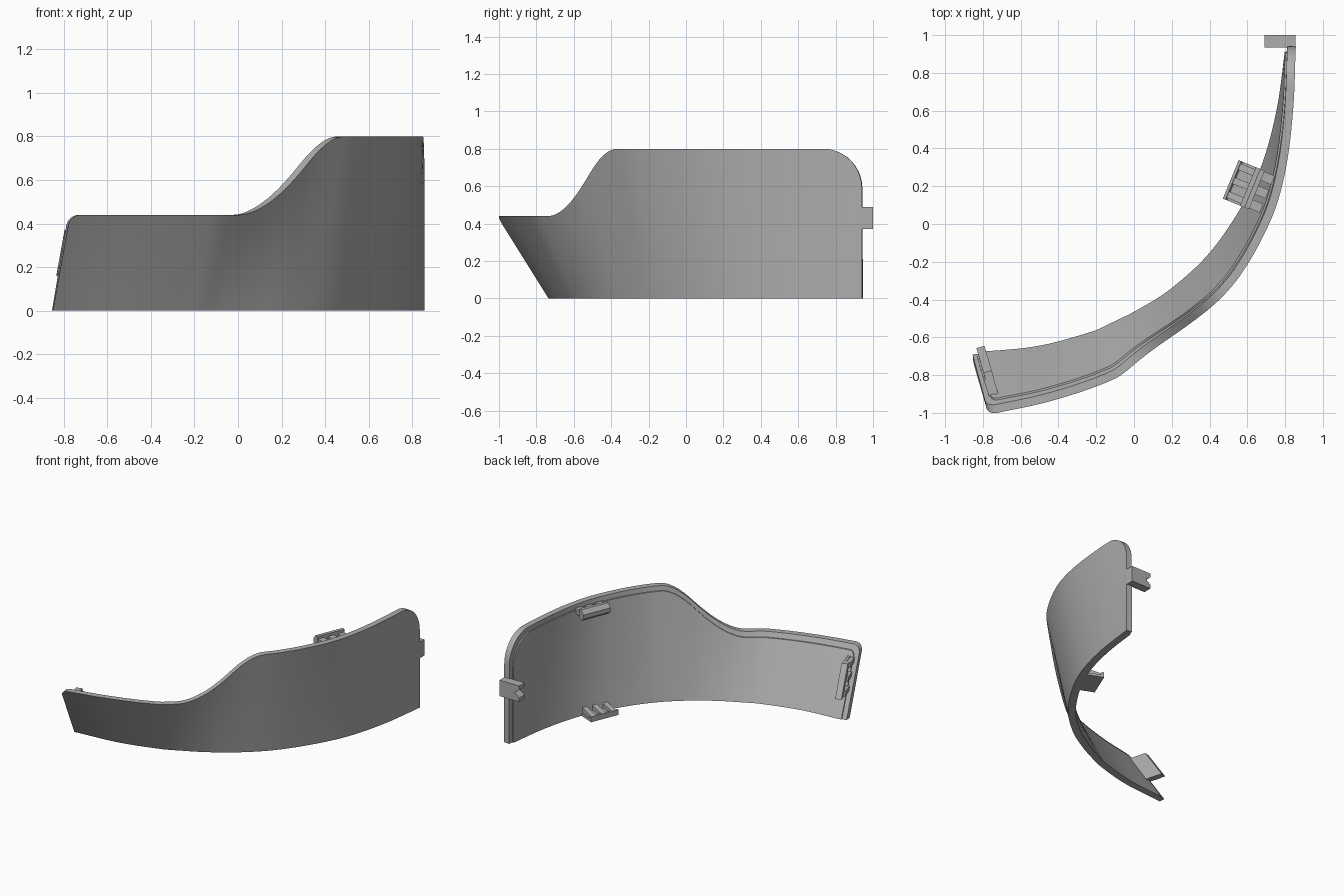
import bpy, bmesh, math
from mathutils import Vector

cube = bpy.data.objects.get("Cube")
if cube:
    bpy.data.objects.remove(cube)

grey = bpy.data.materials.new("plain grey")
grey.use_nodes = True
grey.diffuse_color = (0.42, 0.42, 0.42, 1)
grey.node_tree.nodes["Principled BSDF"].inputs["Base Color"].default_value = grey.diffuse_color

# Lower edge: x, y and outward lean per unit of height (x, y)
STATIONS = [Vector(p) for p in (
    (-.85, -.735, .18, -.625), (-.5, -.70, .17, -.53), (-.2, -.62, .22, -.455),
    (-.1, -.575, .24, -.375), (.05, -.50, .20, -.26), (.23, -.385, .155, -.16),
    (.44, -.19, .155, -.10), (.62, .07, .135, -.05), (.73, .3, .09, -.02),
    (.81, .6, .04, 0), (.857, .94, 0, 0))]

KNOTS = [0]
for a, b in zip(STATIONS, STATIONS[1:]):
    KNOTS.append(KNOTS[-1] + (b.xy - a.xy).length)
LENGTH = KNOTS[-1]


def slope(i):
    a, b = max(i - 1, 0), min(i + 1, len(KNOTS) - 1)
    return (STATIONS[b] - STATIONS[a]) / (KNOTS[b] - KNOTS[a])


def station(s):
    """Smooth interpolation of the stations at distance s."""
    s = min(max(s, 0), LENGTH)
    i = max(k for k in range(len(KNOTS) - 1) if KNOTS[k] <= s)
    d = KNOTS[i + 1] - KNOTS[i]
    t = (s - KNOTS[i]) / d
    w = t * t * (3 - 2 * t)
    return (STATIONS[i] * (1 - w) + STATIONS[i + 1] * w
            + slope(i) * d * t * (1 - t) ** 2 - slope(i + 1) * d * t * t * (1 - t))


def surface(s, z, depth=0):
    """Point on the outer face, moved inward by depth."""
    def flat(q):
        p = station(q)
        return Vector((p[0] + z * p[2], p[1] + z * p[3]))
    t = (flat(s + .01) - flat(s - .01)).normalized()
    p = flat(s) + Vector((-t.y, t.x)) * depth
    return Vector((p.x, p.y, z))


def height(s, inset):
    """Upper edge with the sweeping climb and the two rounded ends."""
    climb = .44 + 1.96 * max(station(s)[0] + .1, 0) ** 1.83
    blend = .12
    h = min(climb, .8) - max(blend - abs(climb - .8), 0) ** 2 / (4 * blend)
    for d, r in ((s - inset, .05), (LENGTH - inset - s, .21)):
        r -= inset * .5
        if d < r:
            h -= r - math.sqrt(max(r * r - (r - d) ** 2, 0))
    return h - inset


def finish(name, bm, angle=30):
    bmesh.ops.recalc_face_normals(bm, faces=bm.faces)
    mesh = bpy.data.meshes.new(name)
    bm.to_mesh(mesh)
    bm.free()
    mesh.materials.append(grey)
    ob = bpy.data.objects.new(name, mesh)
    bpy.context.collection.objects.link(ob)
    bpy.ops.object.select_all(action='DESELECT')
    ob.select_set(True)
    bpy.context.view_layer.objects.active = ob
    bpy.ops.object.shade_smooth_by_angle(angle=math.radians(angle))


def shell(name, near, far, inset, rows=8):
    """Closed curved panel between two depths."""
    a, b = inset, LENGTH - inset
    cols = [a + (b - a) * k / 100 for k in range(101)]
    for k in range(1, 10):
        e = 1 - math.cos(k * math.pi / 20)
        cols += [a + .05 * e, b - .2 * e]
    cols.sort()
    bm = bmesh.new()
    grids = []
    for depth in (near, far):
        grids.append([[bm.verts.new(surface(s, height(s, inset) * r / rows, depth))
                       for r in range(rows + 1)] for s in cols])
    for g in grids:
        for c, d in zip(g, g[1:]):
            for r in range(rows):
                bm.faces.new((c[r], d[r], d[r + 1], c[r + 1]))
    o, i = grids
    for k in range(len(cols) - 1):
        for r in (0, rows):
            bm.faces.new((o[k][r], o[k + 1][r], i[k + 1][r], i[k][r]))
    for k in (0, -1):
        for r in range(rows):
            bm.faces.new((o[k][r], o[k][r + 1], i[k][r + 1], i[k][r]))
    finish(name, bm)


def prism(name, origin, a, b, c, profile, c0, c1):
    """Profile in the a-b plane, extruded along c."""
    bm = bmesh.new()
    ends = [[bm.verts.new(origin + a * p + b * q + c * w) for p, q in profile]
            for w in (c0, c1)]
    for ring in ends:
        bm.faces.new(ring)
    n = len(profile)
    for k in range(n):
        j = (k + 1) % n
        bm.faces.new((ends[0][k], ends[0][j], ends[1][j], ends[1][k]))
    finish(name, bm, 20)


def rect(p0, p1, q0, q1):
    return [(p0, q0), (p1, q0), (p1, q1), (p0, q1)]


# Curved wall and the slightly smaller raised lining behind its rim
shell("curved_wall", 0, .045, 0)
shell("inner_lining", .04, .055, .035)

UP = Vector((0, 0, 1))
along = Vector((.38, .92, 0)).normalized()
inward = Vector((-along.y, along.x, 0))

# Lower clip: plate along the bottom with three wedge ribs
low = Vector((.60, .20, 0))
prism("lower_clip_plate", low, inward, UP, along, rect(-.05, .095, 0, .018), -.11, .11)
prism("lower_clip_lip", low, inward, UP, along,
      [(.065, 0), (.095, 0), (.095, .04), (.08, .04)], -.11, .11)
for k in (-1, 0, 1):
    prism("lower_clip_rib", low, inward, UP, along,
          [(-.05, .01), (.08, .01), (.08, .035), (-.05, .06)], k * .08 - .018, k * .08 + .018)

# Upper clip: bar held off the wall by three ribs
high = Vector((.65, .18, .738))
prism("upper_clip_bar", high, inward, UP, along,
      [(0, -.01), (.03, -.02), (.05, 0), (.05, .03), (.025, .06), (0, .06)], -.11, .11)
for k in (-1, 0, 1):
    prism("upper_clip_rib", high, inward, UP, along,
          rect(-.06, .01, 0, .04), k * .08 - .025, k * .08 + .025)

# Right end clip: block with a notched jaw
prism("end_clip", Vector((.69, .935, .37)), Vector((1, 0, 0)), UP, Vector((0, 1, 0)),
      [(0, 0), (.165, 0), (.165, .12), (0, .12), (0, .09), (.04, .06), (0, .03)], 0, .065)

# Front end clip: leaning bar beside the short end, with three ribs
lean = (surface(0, .37) - surface(0, .16)).normalized()
side = Vector((-.96, -.27, 0))
rear = Vector((-.27, .96, 0))
base = surface(.03, .16, .04)
span = .21 / lean.z
prism("front_clip_bar", base, side, rear, lean,
      [(-.045, .1), (-.01, .09), (0, .1), (0, .14), (-.045, .14)], 0, span)
prism("front_clip_foot", base, side, rear, lean, rect(-.045, -.025, -.015, .11), 0, span)
for k in (.1, .5, .9):
    prism("front_clip_rib", base, side, rear, lean,
          [(-.03, -.01), (.005, -.01), (.01, .1), (-.03, .1)],
          span * k - .02, span * k + .02)
